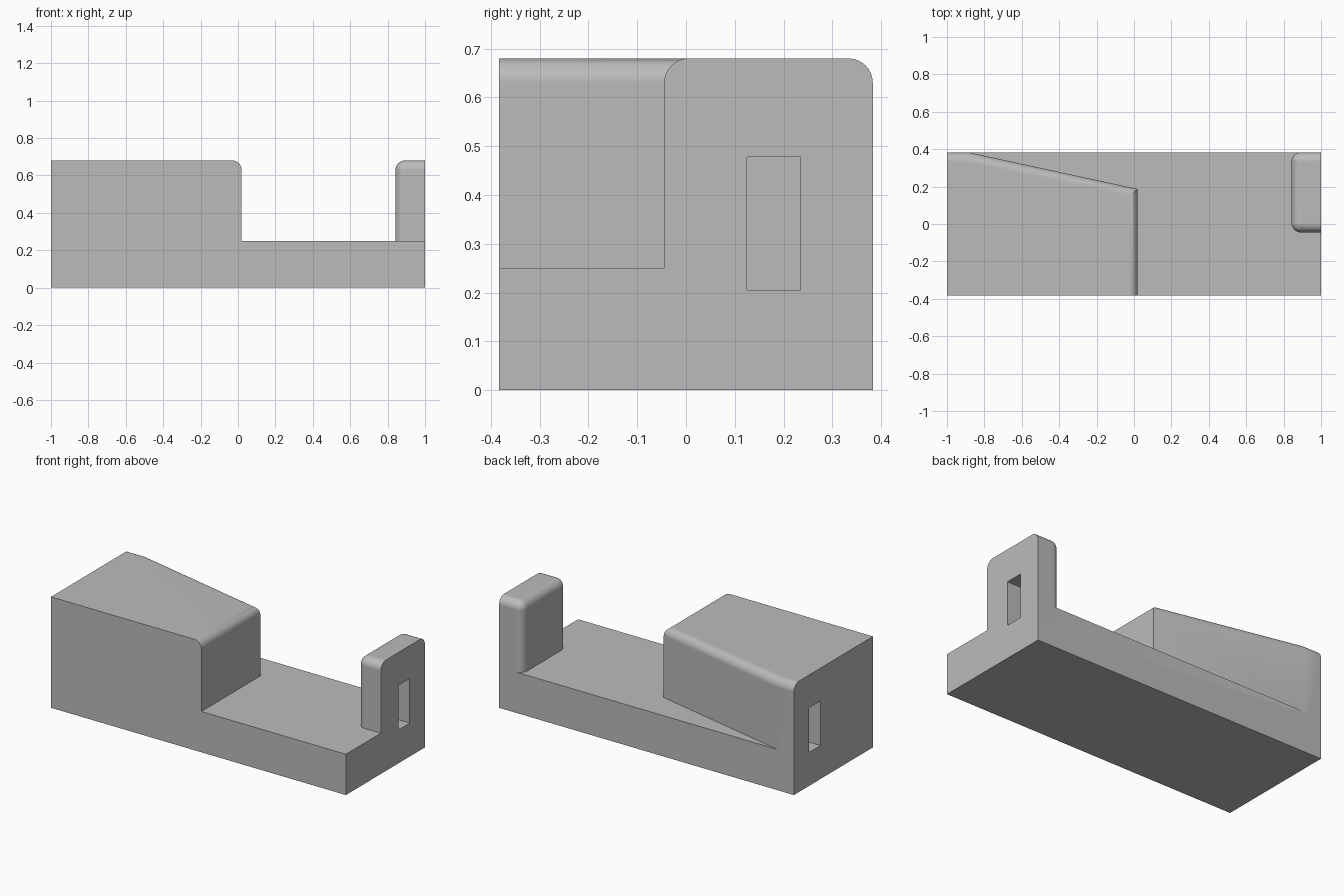
import bpy, bmesh, math

if "Cube" in bpy.data.objects:
    bpy.data.objects.remove(bpy.data.objects["Cube"])

HALF_Y, DECK, TOP, ROUND = 0.383, 0.25, 0.68, 0.05

grey = bpy.data.materials.new("plain grey")
grey.use_nodes = True
colour = (0.5, 0.5, 0.5, 1)
grey.diffuse_color = colour
grey.node_tree.nodes["Principled BSDF"].inputs["Base Color"].default_value = colour


def prism(name, outline, z0, z1, rounded=None):
    """Extrude an outline upward, rounding the edges picked by a rule."""
    bm = bmesh.new()
    face = bm.faces.new([bm.verts.new((x, y, z0)) for x, y in outline])
    up = bmesh.ops.extrude_face_region(bm, geom=[face])["geom"]
    verts = [v for v in up if isinstance(v, bmesh.types.BMVert)]
    bmesh.ops.translate(bm, verts=verts, vec=(0, 0, z1 - z0))
    bmesh.ops.recalc_face_normals(bm, faces=bm.faces[:])
    if rounded:
        edges = [e for e in bm.edges if rounded(*(v.co for v in e.verts))]
        bmesh.ops.bevel(bm, geom=edges, offset=ROUND, offset_type='OFFSET',
                        segments=8, profile=0.5, affect='EDGES')
    mesh = bpy.data.meshes.new(name)
    bm.to_mesh(mesh)
    bm.free()
    mesh.materials.append(grey)
    obj = bpy.data.objects.new(name, mesh)
    bpy.context.collection.objects.link(obj)
    return obj


def box(x0, x1, y0, y1):
    return [(x0, y0), (x1, y0), (x1, y1), (x0, y1)]


def combine(target, tool, operation):
    mod = target.modifiers.new(operation, 'BOOLEAN')
    mod.operation, mod.object, mod.solver = operation, tool, 'EXACT'
    bpy.context.view_layer.objects.active = target
    bpy.ops.object.modifier_apply(modifier=mod.name)
    bpy.data.objects.remove(tool)


def block_edges(a, b):
    # top edges along the back and the inner end
    on_top = min(a.z, b.z) > TOP - 0.01
    return on_top and min(a.y, b.y) > 0.1 or on_top and min(a.x, b.x) > 0


def post_edges(a, b):
    # every edge except those of the outer end and the foot
    return min(a.x, b.x) < 0.9 and max(a.z, b.z) > TOP - 0.01 and (
        max(a.x, b.x) < 0.9 or min(a.z, b.z) > TOP - 0.01)


# Long deck, tapered block and end post merged into one solid
body = prism("holder_body", box(-1, 1, -HALF_Y, HALF_Y), 0, DECK)
block = prism("tapered_block", [(-1, -HALF_Y), (0.02, -HALF_Y), (0.02, 0.187),
                                (-0.885, HALF_Y), (-1, HALF_Y)],
              0.1, TOP, block_edges)
post = prism("end_post", box(0.842, 1, -0.045, HALF_Y), 0.1, TOP, post_edges)
combine(body, block, 'UNION')
combine(body, post, 'UNION')

# Blind slot in each end
for side in (-1, 1):
    x0, x1 = sorted((side * 0.89, side * 1.1))
    slot = prism("slot_cutter", box(x0, x1, 0.125, 0.235), 0.205, 0.478)
    combine(body, slot, 'DIFFERENCE')

# Smooth rounds, crisp corners
bpy.ops.object.select_all(action='DESELECT')
body.select_set(True)
bpy.context.view_layer.objects.active = body
bpy.ops.object.shade_smooth_by_angle(angle=math.radians(30))
weighted = body.modifiers.new("even_shading", 'WEIGHTED_NORMAL')
weighted.keep_sharp = True
